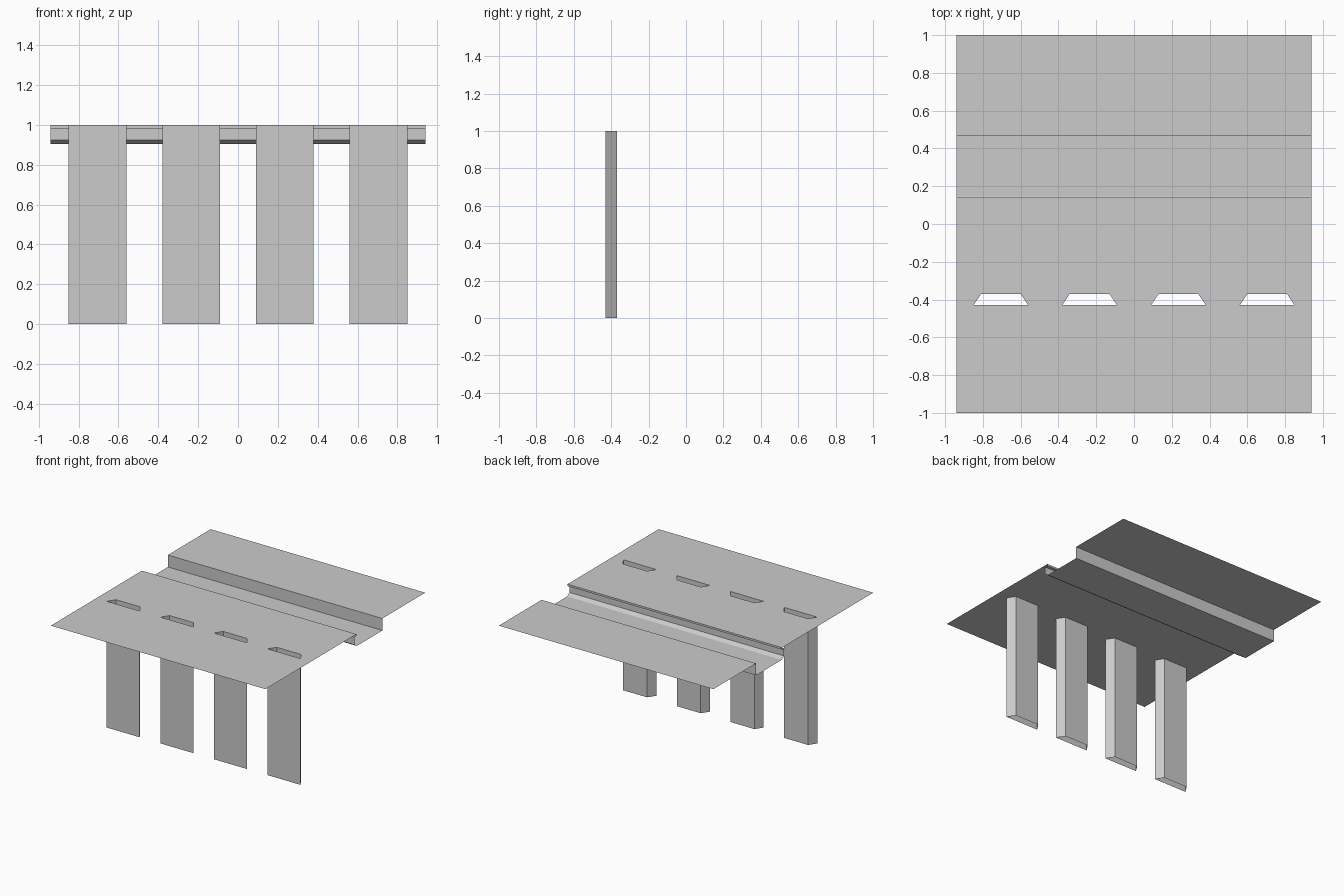
import bpy

if "Cube" in bpy.data.objects:
    bpy.data.objects.remove(bpy.data.objects["Cube"])

W = 0.94                       # half width of the deck
TOP = 1.0
CENTRES = [-0.705, -0.235, 0.235, 0.705]
Y_FRONT, Y_BACK = -0.43, -0.37
H_FRONT, H_BACK = 0.145, 0.105  # half widths of the pillar section
LIP = 0.14                     # front edge of the channel


def add_mesh(name, verts, faces):
    mesh = bpy.data.meshes.new(name)
    mesh.from_pydata(verts, [], faces)
    mesh.update()
    obj = bpy.data.objects.new(name, mesh)
    bpy.context.collection.objects.link(obj)
    return obj


def sheet(name, profile):
    """Thin sheet: a (y, z) profile swept across the full width."""
    verts = [(x, y, z) for y, z in profile for x in (-W, W)]
    faces = [(2 * i, 2 * i + 1, 2 * i + 3, 2 * i + 2)
             for i in range(len(profile) - 1)]
    return add_mesh(name, verts, faces)


# Front deck with a trapezoid opening above every pillar
def row(y, half):
    xs = [-W] + [c + s * half for c in CENTRES for s in (-1, 1)] + [W]
    return [(x, y, TOP) for x in xs]


n = 2 * len(CENTRES) + 2
verts = row(Y_FRONT, H_FRONT) + row(Y_BACK, H_BACK)
verts += [(-W, -1, TOP), (W, -1, TOP), (-W, LIP, TOP), (W, LIP, TOP)]
k = 2 * n
faces = [[k, k + 1] + list(range(n - 1, -1, -1)),
         list(range(n, 2 * n)) + [k + 3, k + 2]]
faces += [[i, i + 1, n + i + 1, n + i] for i in range(0, n, 2)]
add_mesh("front_deck", verts, faces)

# Channel with a small lip, recessed wall, chamfer and flat floor
sheet("channel", [(LIP, TOP), (LIP, 0.985), (0.115, 0.985), (0.115, 0.925),
                  (0.145, 0.905), (0.465, 0.905), (0.465, TOP)])

# Rear deck
sheet("rear_deck", [(0.465, TOP), (1.0, TOP)])

# Hollow pillars, open at top and bottom
for i, c in enumerate(CENTRES):
    section = [(c - H_FRONT, Y_FRONT), (c + H_FRONT, Y_FRONT),
               (c + H_BACK, Y_BACK), (c - H_BACK, Y_BACK)]
    verts = [(x, y, z) for z in (0, TOP) for x, y in section]
    faces = [(j, (j + 1) % 4, 4 + (j + 1) % 4, 4 + j) for j in range(4)]
    add_mesh(f"pillar_{i + 1}", verts, faces)
